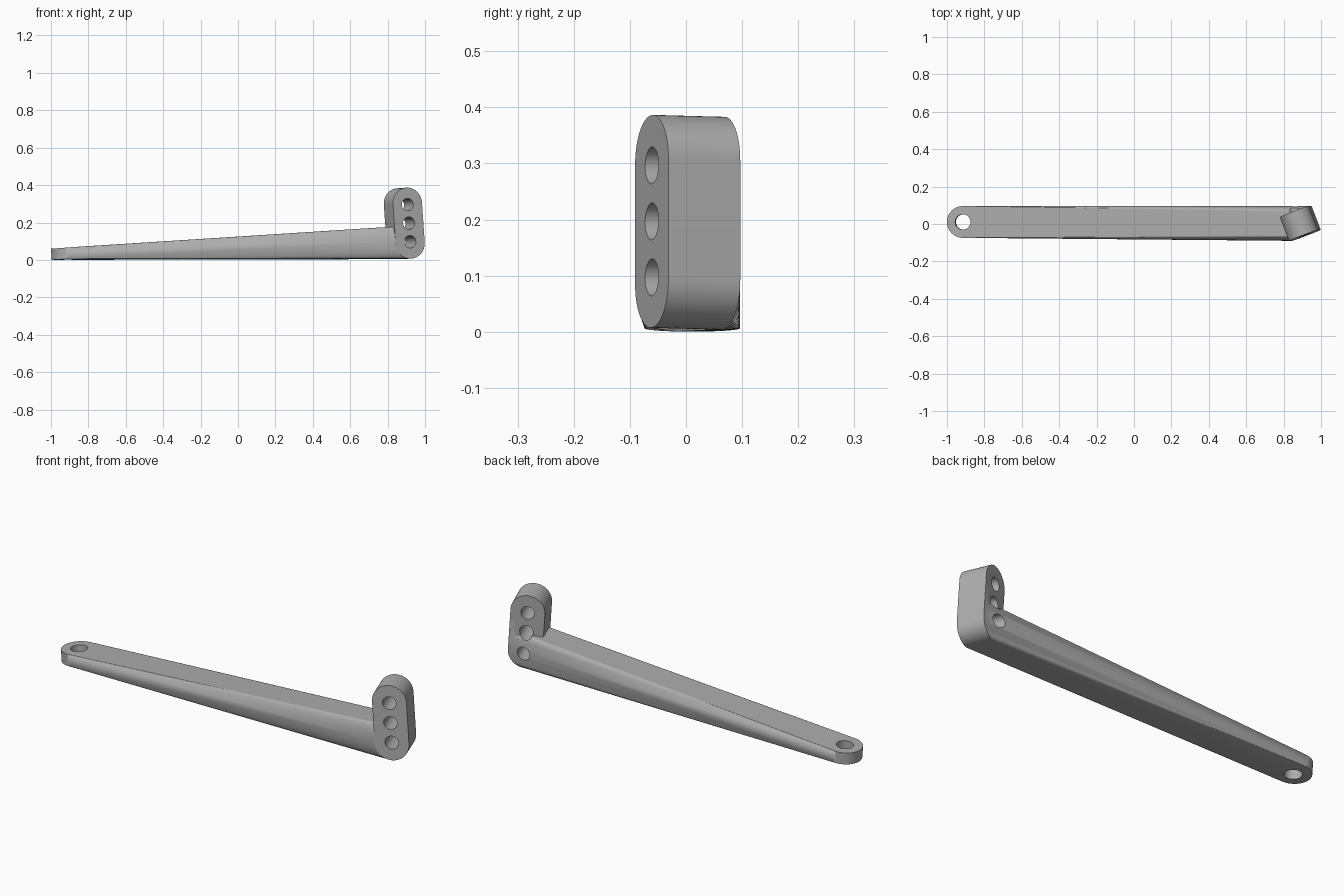
import bpy, bmesh
from math import sin, cos, pi, radians
from mathutils import Vector, Matrix

if "Cube" in bpy.data.objects:
    bpy.data.objects.remove(bpy.data.objects["Cube"])

grey = bpy.data.materials.new("plain grey")
grey.use_nodes = True
colour = (0.42, 0.42, 0.42, 1)
grey.diffuse_color = colour
next(n for n in grey.node_tree.nodes
     if n.type == "BSDF_PRINCIPLED").inputs["Base Color"].default_value = colour

# Shared lean, then the clamp's own turn and the pivot's upright axis
lean = Matrix.Rotation(radians(-4), 4, "Y")
clamp = Matrix.Translation((0.889, 0.003, 0.195)) @ lean @ Matrix.Rotation(radians(21), 4, "Z")
pivot = Matrix.Translation((-0.913, 0.011, 0.036)) @ lean @ Matrix.Rotation(pi / 2, 4, "X")


def slot(frame, radius, depth, low=0, high=0, steps=64):
    """Outline points of an upright slot prism whose axis is local y."""
    points = []
    for y in (-depth / 2, depth / 2):
        for z in {low, high}:
            for i in range(steps):
                a = 2 * pi * i / steps
                points.append(frame @ Vector((radius * cos(a), y, z + radius * sin(a))))
    return points


def hull(name, points):
    """Wrap points in a convex solid."""
    bm = bmesh.new()
    for p in points:
        bm.verts.new(p)
    result = bmesh.ops.convex_hull(bm, input=bm.verts)
    spare = {v for key in ("geom_interior", "geom_unused") for v in result[key]
             if isinstance(v, bmesh.types.BMVert)}
    bmesh.ops.delete(bm, geom=[v for v in spare if not v.link_faces], context="VERTS")
    bmesh.ops.dissolve_limit(bm, angle_limit=radians(0.05), verts=bm.verts, edges=bm.edges)
    bmesh.ops.recalc_face_normals(bm, faces=bm.faces)
    mesh = bpy.data.meshes.new(name)
    bm.to_mesh(mesh)
    bm.free()
    mesh.materials.append(grey)
    obj = bpy.data.objects.new(name, mesh)
    bpy.context.collection.objects.link(obj)
    return obj


def combine(target, tool, operation):
    """Apply a boolean and discard the tool."""
    mod = target.modifiers.new(operation.lower(), "BOOLEAN")
    mod.operation = operation
    mod.solver = "EXACT"
    mod.object = tool
    bpy.context.view_layer.objects.active = target
    bpy.ops.object.modifier_apply(modifier=mod.name)
    bpy.data.objects.remove(tool)


# Tapered arm from the flat pivot eye to the foot of the clamp
lever = hull("lever_arm", slot(pivot, 0.085, 0.06)
             + slot(clamp, 0.0825, 0.136, -0.107, -0.096))

# Upright slot-shaped clamp block
combine(lever, hull("clamp_block", slot(clamp, 0.083, 0.137, -0.107, 0.107)), "UNION")

# Three clamp holes and the pivot hole
for z in (-0.1, 0, 0.1):
    combine(lever, hull("hole_cutter", slot(clamp, 0.033, 0.6, z, z)), "DIFFERENCE")
combine(lever, hull("hole_cutter", slot(pivot, 0.041, 0.4)), "DIFFERENCE")

bpy.ops.object.select_all(action="DESELECT")
lever.select_set(True)
bpy.context.view_layer.objects.active = lever
bpy.ops.object.shade_smooth_by_angle(angle=radians(30))
